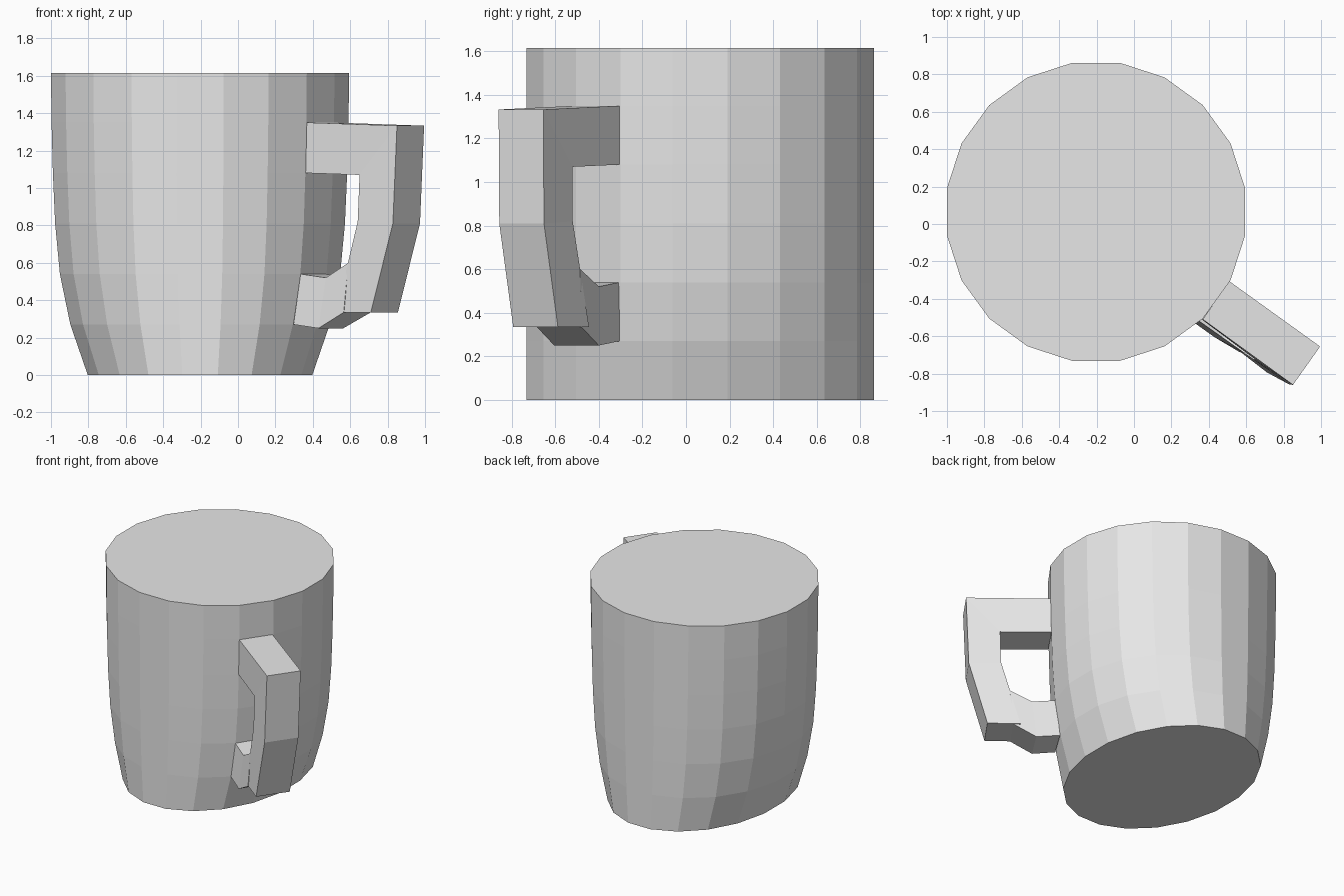
import bpy, bmesh, math
from mathutils import Vector

if "Cube" in bpy.data.objects:
    bpy.data.objects.remove(bpy.data.objects["Cube"])

grey = bpy.data.materials.new("light_grey")
grey.diffuse_color = (0.8, 0.8, 0.8, 1)
grey.use_nodes = True
grey.node_tree.nodes["Principled BSDF"].inputs["Base Color"].default_value = grey.diffuse_color


def finish(name, bm):
    bmesh.ops.recalc_face_normals(bm, faces=bm.faces)
    mesh = bpy.data.meshes.new(name)
    bm.to_mesh(mesh)
    bm.free()
    mesh.materials.append(grey)
    obj = bpy.data.objects.new(name, mesh)
    bpy.context.collection.objects.link(obj)
    return obj


# Mug body: 20-sided rings that narrow only along x towards the base
SIDES, RADIUS, CX, CY = 20, 0.807, -0.203, 0.065
LEVELS = [(0, 0.753), (0.27, 0.87), (0.54, 0.94), (0.81, 0.972),
          (1.08, 0.987), (1.35, 0.996), (1.615, 1.0)]
bm = bmesh.new()
rings = []
for z, squeeze in LEVELS:
    ring = []
    for i in range(SIDES):
        a = math.radians(9) + math.tau * i / SIDES
        ring.append(bm.verts.new((CX + RADIUS * squeeze * math.cos(a),
                                  CY + RADIUS * math.sin(a), z)))
    rings.append(ring)
for low, high in zip(rings, rings[1:]):
    for i in range(SIDES):
        j = (i + 1) % SIDES
        bm.faces.new((low[i], low[j], high[j], high[i]))
bm.faces.new(rings[0])
bm.faces.new(rings[-1])
finish("mug_body", bm)


# Bar: rectangular sections, each given by its two front corners (outer, inner)
# and the x offset of the rear side; only the free end is capped
def bar(name, sections):
    bm = bmesh.new()
    loops = []
    for outer, inner, dx in sections:
        off = Vector((dx, 0.205, 0))
        o, i = Vector(outer), Vector(inner)
        loops.append([bm.verts.new(p) for p in (o, i, i + off, o + off)])
    for a, b in zip(loops, loops[1:]):
        for k in range(4):
            n = (k + 1) % 4
            bm.faces.new((a[k], a[n], b[n], b[k]))
    bm.faces.new(loops[-1])
    finish(name, bm)


# Upper arm and hanging grip of the handle
bar("handle_grip", [
    ((0.368, -0.51, 1.35), (0.362, -0.51, 1.08), 0.14),
    ((0.85, -0.86, 1.333), (0.65, -0.725, 1.07), 0.145),
    ((0.828, -0.857, 0.81), (0.64, -0.725, 0.82), 0.145),
    ((0.71, -0.793, 0.335), (0.525, -0.65, 0.335), 0.145),
])

# Lower stub that reaches out from the body to the grip
bar("handle_stub", [
    ((0.297, -0.51, 0.27), (0.335, -0.51, 0.54), 0.127),
    ((0.43, -0.605, 0.25), (0.47, -0.605, 0.52), 0.133),
    ((0.565, -0.685, 0.335), (0.59, -0.69, 0.6), 0.145),
])
